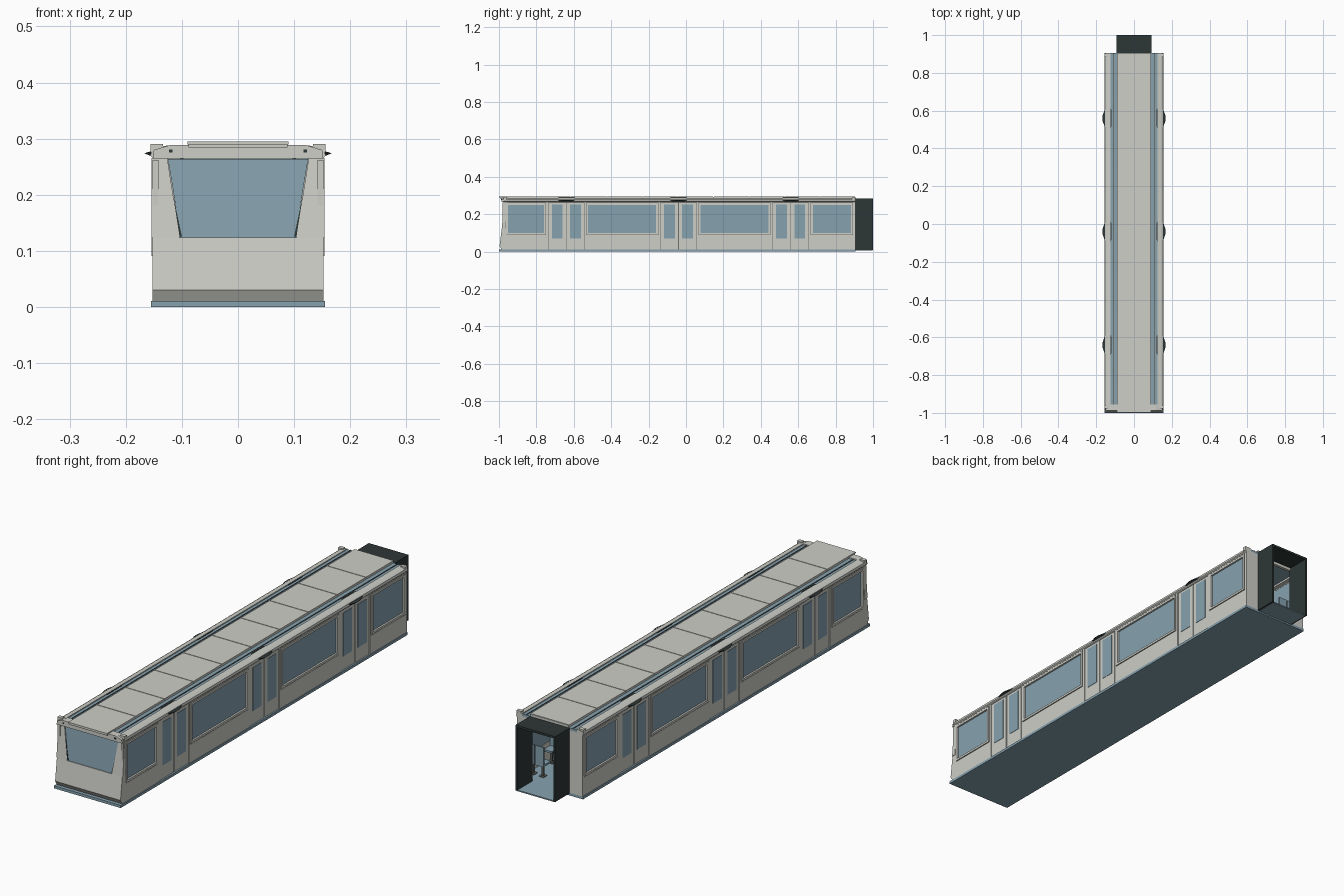
import bpy, bmesh, math
from mathutils import Vector

if "Cube" in bpy.data.objects:
    bpy.data.objects.remove(bpy.data.objects["Cube"])


def material(name, rgb):
    m = bpy.data.materials.new(name)
    m.diffuse_color = (*rgb, 1)
    m.use_nodes = True
    m.node_tree.nodes["Principled BSDF"].inputs["Base Color"].default_value = m.diffuse_color
    return m


CREAM = material("warm_white_paint", (0.62, 0.62, 0.58))
GLASS = material("blue_grey_glass", (0.24, 0.36, 0.43))
DARK = material("dark_rubber", (0.027, 0.038, 0.037))
GREY = material("mid_grey_seal", (0.16, 0.16, 0.15))


def finish(name, bm, mat):
    bmesh.ops.recalc_face_normals(bm, faces=bm.faces)
    me = bpy.data.meshes.new(name)
    bm.to_mesh(me)
    bm.free()
    me.materials.append(mat)
    ob = bpy.data.objects.new(name, me)
    bpy.context.collection.objects.link(ob)
    return ob


def boxes(name, spans, mat, mirror=False):
    """One object from many boxes, each (x0, x1, y0, y1, z0, z1)."""
    bm = bmesh.new()
    for s in spans:
        for sign in ((1, -1) if mirror else (1,)):
            c = bmesh.ops.create_cube(bm, size=1)
            for v in c["verts"]:
                v.co = Vector(((s[0] if v.co.x < 0 else s[1]) * sign,
                               s[2] if v.co.y < 0 else s[3],
                               s[4] if v.co.z < 0 else s[5]))
    return finish(name, bm, mat)


def prism(name, pts, place, a, b, mat, mirror=False):
    """Extrude a 2D outline; place(u, v, w) maps it into space."""
    bm = bmesh.new()
    for s in ((1, -1) if mirror else (1,)):
        rings = []
        for w in (a, b):
            ring = []
            for u, v in pts:
                x, y, z = place(u, v, w)
                ring.append(bm.verts.new((x * s, y, z)))
            rings.append(ring)
        n = len(pts)
        bm.faces.new(rings[0])
        bm.faces.new(rings[1])
        for i in range(n):
            j = (i + 1) % n
            bm.faces.new((rings[0][i], rings[0][j], rings[1][j], rings[1][i]))
    return finish(name, bm, mat)


BACK, FRONT = 0.905, -0.97
DOORS = (-0.64, -0.04, 0.56)
WINDOWS = ((-0.965, -0.748), (-0.535, -0.148), (0.066, 0.452), (0.666, 0.893))
X0, X1 = 0.142, 0.152          # side wall thickness
Z0, Z1 = 0.088, 0.262          # window band

# Floor plate
boxes("floor_plate", [(-0.155, 0.155, -1, BACK, 0, 0.011)], GLASS)

# Side walls: sill, cant rail and posts around the openings
walls, posts = [], [FRONT - 0.01]
for d in DOORS:
    posts += [d - 0.098, d + 0.098]
posts.append(BACK)
for i, (w0, w1) in enumerate(WINDOWS):
    p0, p1 = posts[2 * i], posts[2 * i + 1]
    walls += [(X0, X1, p0, p1, 0.011, Z0), (X0, X1, p0, w0, Z0, Z1), (X0, X1, w1, p1, Z0, Z1)]
walls.append((X0, X1, FRONT - 0.005, BACK, Z1, 0.275))
boxes("side_walls", walls, CREAM, True)

# Side windows with a stepped frame and seal
glass, frame, seal = [], [], []
for w0, w1 in WINDOWS:
    glass.append((0.143, 0.147, w0, w1, Z0, Z1))
    for lst, t, g, x in ((frame, 0.009, 0.003, 0.1545), (seal, 0.003, 0, 0.150)):
        a, b, c, d = w0 + g, w1 - g, Z0 + g, Z1 - g
        lst += [(0.145, x, a, b, c, c + t), (0.145, x, a, b, d - t, d),
                (0.145, x, a, a + t, c + t, d - t), (0.145, x, b - t, b, c + t, d - t)]
boxes("side_window_glass", glass, GLASS, True)
boxes("side_window_frames", frame, CREAM, True)
boxes("side_window_seals", seal, GREY, True)

# Double sliding doors
leaves, panes, gaps = [], [], []
for d in DOORS:
    gaps.append((0.143, 0.147, d - 0.098, d + 0.098, 0.011, Z1))
    for s in (-1, 1):
        c = d + s * 0.0485
        leaves.append((0.144, 0.1505, c - 0.0465, c + 0.0465, 0.013, Z1 - 0.001))
        panes.append((0.149, 0.152, c - 0.029, c + 0.029, 0.07, 0.252))
boxes("door_gaps", gaps, GREY, True)
boxes("door_leaves", leaves, CREAM, True)
boxes("door_glass", panes, GLASS, True)


# Front end: bowed lower panel, leaning upper part
def across(y, z, x):
    return (x, y, z)


def leaning(x, z, off):
    return (x, -0.985 + (z - 0.125) * 0.09 + off, z)


prism("front_lower_panel", [(-0.985, 0.011), (-0.997, 0.03), (-0.985, 0.124), (-0.96, 0.124),
                            (-0.96, 0.011)], across, -0.152, 0.152, CREAM)
prism("windscreen", [(-0.102, 0.124), (0.102, 0.124), (0.125, 0.264), (-0.125, 0.264)],
      leaning, 0.003, 0.008, GLASS)
prism("front_pillars", [(0.104, 0.124), (0.154, 0.124), (0.154, 0.266), (0.126, 0.266)],
      leaning, 0, 0.018, CREAM, True)
prism("windscreen_side_seals", [(0.100, 0.126), (0.105, 0.126), (0.118, 0.21)],
      leaning, 0.001, 0.006, DARK, True)
prism("front_visor", [(-0.152, 0.265), (0.152, 0.265), (0.15, 0.280), (0.12, 0.289),
                      (-0.12, 0.289), (-0.15, 0.280)],
      lambda x, z, y: (x, y, z), -0.987, -0.955, CREAM)
boxes("marker_lights", [(0.117, 0.123, -0.989, -0.985, 0.275, 0.281)], DARK, True)


# Roof: deck, rounded shoulders, raised centre panels
def along(x, z, y):
    return (x, y, z)


boxes("roof_deck", [(-0.128, 0.128, -0.975, BACK, 0.274, 0.284)], GLASS)
prism("roof_shoulders", [(0.125, 0.266), (0.152, 0.266), (0.156, 0.270), (0.154, 0.280),
                         (0.145, 0.285), (0.125, 0.288)], along, -0.975, BACK, CREAM, True)
boxes("roof_shoulder_end_caps", [(0.134, 0.156, y - 0.008, y + 0.008, 0.276, 0.291)
                                 for y in (-0.968, 0.895)], CREAM, True)
boxes("roof_rails", [(0.107, 0.110, -0.965, BACK, 0.283, 0.287)], GREY, True)
boxes("roof_panel_base", [(-0.088, 0.088, -0.995, BACK, 0.284, 0.2925)], CREAM)
edges = [-1.0] + [-0.808 + 0.191 * i for i in range(9)] + [BACK]
boxes("roof_panels", [(-0.09, 0.09, a + 0.0015, b - 0.0015, 0.290, 0.295)
                      for a, b in zip(edges, edges[1:])], CREAM)

# Faceted dark pods above each door
bm = bmesh.new()
for d in DOORS:
    for s in (1, -1):
        vs = [bm.verts.new((s * x, d + k * y, z)) for k in (1, -1)
              for x, y, z in ((0.118, 0.038, 0.289), (0.138, 0.095, 0.281),
                              (0.167, 0.012, 0.274), (0.142, 0.07, 0.264))]
        bmesh.ops.convex_hull(bm, input=vs)
finish("door_pods", bm, DARK)

# Back wall around the passage
boxes("back_wall_sides", [(0.088, 0.152, 0.893, BACK, 0.011, 0.275)], CREAM, True)
boxes("back_wall_header", [(-0.09, 0.09, 0.893, BACK, 0.262, 0.284)], CREAM)

# Open gangway
boxes("gangway_sides", [(0.084, 0.092, 0.9, 1.0, 0.008, 0.282)], DARK, True)
boxes("gangway_roof", [(-0.092, 0.092, 0.9, 1.0, 0.274, 0.283)], DARK)
boxes("gangway_floor", [(-0.084, 0.084, 0.9, 0.998, 0.006, 0.011)], GLASS)

# Interior seats on pedestals, in facing pairs at each window
cushions, legs = [], []
for w0, w1 in WINDOWS:
    n = 2 if w1 - w0 > 0.3 else 1
    for i in range(n):
        c = w0 + (w1 - w0) * (i + 0.5) / n
        for s in (-1, 1):
            y = c + s * 0.06
            for x in (0.058, 0.102):
                ys = sorted((y + s * 0.018, y + s * 0.025))
                cushions += [(x, x + 0.038, y - 0.025, y + 0.025, 0.062, 0.07),
                             (x, x + 0.038, ys[0], ys[1], 0.07, 0.145)]
                legs += [(x + 0.015, x + 0.023, y - 0.004, y + 0.004, 0.011, 0.062),
                         (x + 0.008, x + 0.03, y - 0.012, y + 0.012, 0.011, 0.014)]
boxes("seats", cushions, GLASS, True)
boxes("seat_pedestals", legs, GREY, True)

# Grab poles beside the doors
bm = bmesh.new()
for d in DOORS:
    for s in (-1, 1):
        for x in (-0.1, 0.1):
            c = bmesh.ops.create_cone(bm, cap_ends=True, segments=8, radius1=0.003,
                                      radius2=0.003, depth=0.263)
            bmesh.ops.translate(bm, verts=c["verts"], vec=(x, d + s * 0.1, 0.1425))
finish("grab_poles", bm, GREY)
